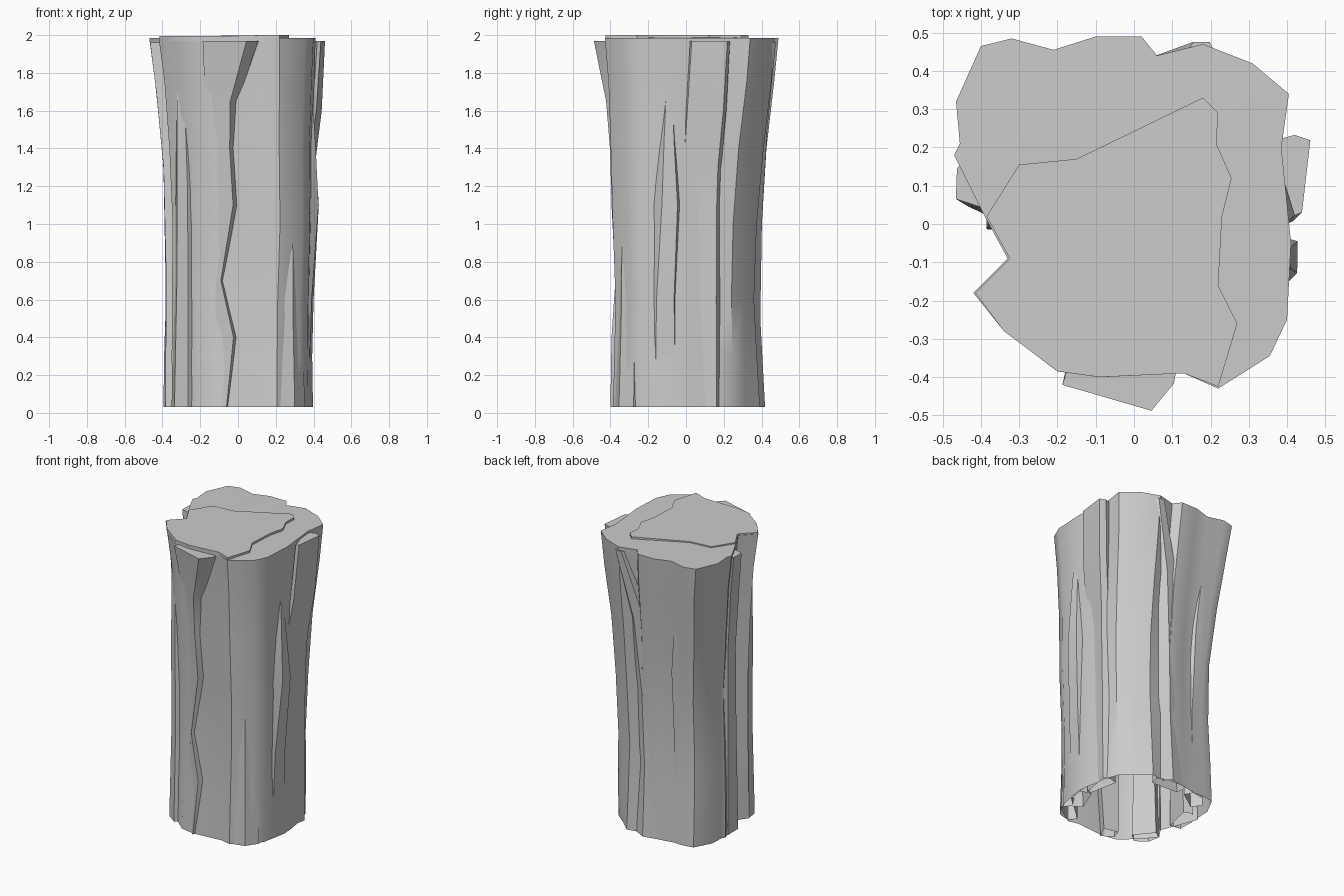
import bpy, bmesh, math, random

random.seed(4)


def loft(name, rings, cap_z=None, close_bottom=False):
    """Skin a stack of closed rings; the last ring gets a flat or fanned cap."""
    bm = bmesh.new()
    rows = [[bm.verts.new(p) for p in ring] for ring in rings]
    n = len(rows[0])
    for a, b in zip(rows, rows[1:]):
        for i in range(n):
            j = (i + 1) % n
            bm.faces.new((a[i], a[j], b[j], b[i]))
    if cap_z is None:
        bm.faces.new(rows[-1])
    else:
        mid = bm.verts.new((0, 0.03, cap_z))
        for i in range(n):
            bm.faces.new((rows[-1][i], rows[-1][(i + 1) % n], mid))
    if close_bottom:
        bm.faces.new(rows[0][::-1])
    mesh = bpy.data.meshes.new(name)
    bm.to_mesh(mesh)
    bm.free()
    ob = bpy.data.objects.new(name, mesh)
    bpy.context.collection.objects.link(ob)
    bpy.context.view_layer.objects.active = ob
    ob.select_set(True)
    bpy.ops.object.shade_smooth_by_angle(angle=math.radians(35))
    ob.select_set(False)
    return ob


# Trunk: plan outline of the top, narrowed down the height, hollow and open below
outline = [(.41, -.05), (.40, .05), (.385, .2), (.405, .34), (.31, .42), (.18, .47),
           (.06, .44), (.02, .49), (-.10, .49), (-.21, .455), (-.32, .485),
           (-.40, .465), (-.465, .32), (-.455, .21), (-.47, .18), (-.39, .02),
           (-.33, -.09), (-.42, -.18), (-.34, -.28), (-.2, -.385), (-.09, -.40),
           (.13, -.39), (.22, -.43), (.355, -.345), (.40, -.25)]
# z, x scale, y scale, x shift, y shift
levels = [(.03, .89, .89, .017, -.017), (.3, .885, .865, .018, -.018),
          (.6, .875, .835, .02, -.018), (1.0, .88, .855, .028, -.018),
          (1.4, .91, .90, .018, -.012), (1.75, .955, .96, .01, 0),
          (1.985, 1, 1, 0, 0)]
phase = [random.uniform(0, 6.28) for _ in outline]
rings = []
for z, sx, sy, dx, dy in levels:
    ring = []
    low = 1 - z / 2
    for (x, y), ph in zip(outline, phase):
        # corners pull in toward a rounder shape near the ground
        r = math.hypot(x, y)
        k = 1 + low * .3 * (.45 / r - 1) + .015 * math.sin(3.2 * z + ph) * min(1, low * 3)
        # the back right corner is cut back lower down
        if x > .25 and y > .25:
            k -= .09 * low
        ring.append((x * sx * k + dx, y * sy * k + dy, z))
    rings.append(ring)
loft("trunk", rings, cap_z=1.988)


# Bark slabs: rows of (z, start angle, end angle, outer radius)
def bark(name, rows, peak=.45, rise=.03, fall=.015, depth=.09):
    rings = []
    for z, a0, a1, r in rows:
        section = [(a0, r - depth), (a0 + 1, r - rise), (a0 + (a1 - a0) * peak, r),
                   (a1 - 2, r - fall), (a1, r - depth)]
        rings.append([(q * math.cos(math.radians(a)), q * math.sin(math.radians(a)), z)
                      for a, q in section])
    loft(name, rings)


bark("front_bark", [(.03, 248, 266, .405), (.4, 248, 273, .395), (.7, 246, 260, .385),
                    (1.1, 244, 274, .395), (1.4, 243, 271, .405), (1.65, 243, 272, .425),
                    (1.97, 245, 286, .49)], peak=.74, fall=.06)
bark("right_bark", [(.03, -6, 30, .42), (.6, -8, 30, .42), (1.1, -5, 29, .43),
                    (1.3, -3, 29, .44), (1.6, 0, 30, .485), (1.97, 3, 31, .51)],
     peak=.8, rise=.07, fall=.03)
bark("right_front_bark", [(.03, -38, -6, .405), (.6, -34, -7, .42), (1.1, -27, -4, .445),
                          (1.45, -23, -7, .425), (1.8, -19, -9, .40)])
bark("left_bark", [(.03, 150, 184, .40), (.7, 153, 182, .395), (1.3, 153, 178, .41),
                   (1.7, 152, 176, .45), (1.96, 153, 174, .485)])
bark("front_left_bark", [(.03, 206, 232, .425), (.7, 208, 230, .41), (1.2, 210, 230, .415),
                         (1.7, 212, 226, .41)])
bark("front_right_bark", [(.03, 299, 324, .465), (.5, 300, 323, .45), (1.0, 302, 321, .445),
                          (1.5, 304, 318, .445)])
bark("back_bark", [(.03, 70, 104, .42), (.5, 72, 100, .395), (1.0, 70, 98, .405),
                   (1.5, 68, 90, .44), (1.96, 62, 74, .515)])
bark("back_left_bark", [(.03, 112, 138, .44), (.6, 114, 136, .425), (1.2, 112, 132, .46),
                        (1.7, 116, 128, .50)])


# Broken plate lying on the cut top
pts = [(.27, -.26), (.22, -.16), (.23, .02), (.255, .12), (.215, .21),
       (.22, .29), (.18, .33), (-.15, .17), (-.3, .155), (-.385, .02),
       (-.325, -.09), (-.415, -.18), (-.34, -.28), (-.2, -.385),
       (-.09, -.40), (.13, -.39), (.22, -.425)]
loft("top_plate", [[(x, y, 1.965) for x, y in pts],
                   [(x, y, 2.0 if x > 0 else 1.994) for x, y in pts]], close_bottom=True)
